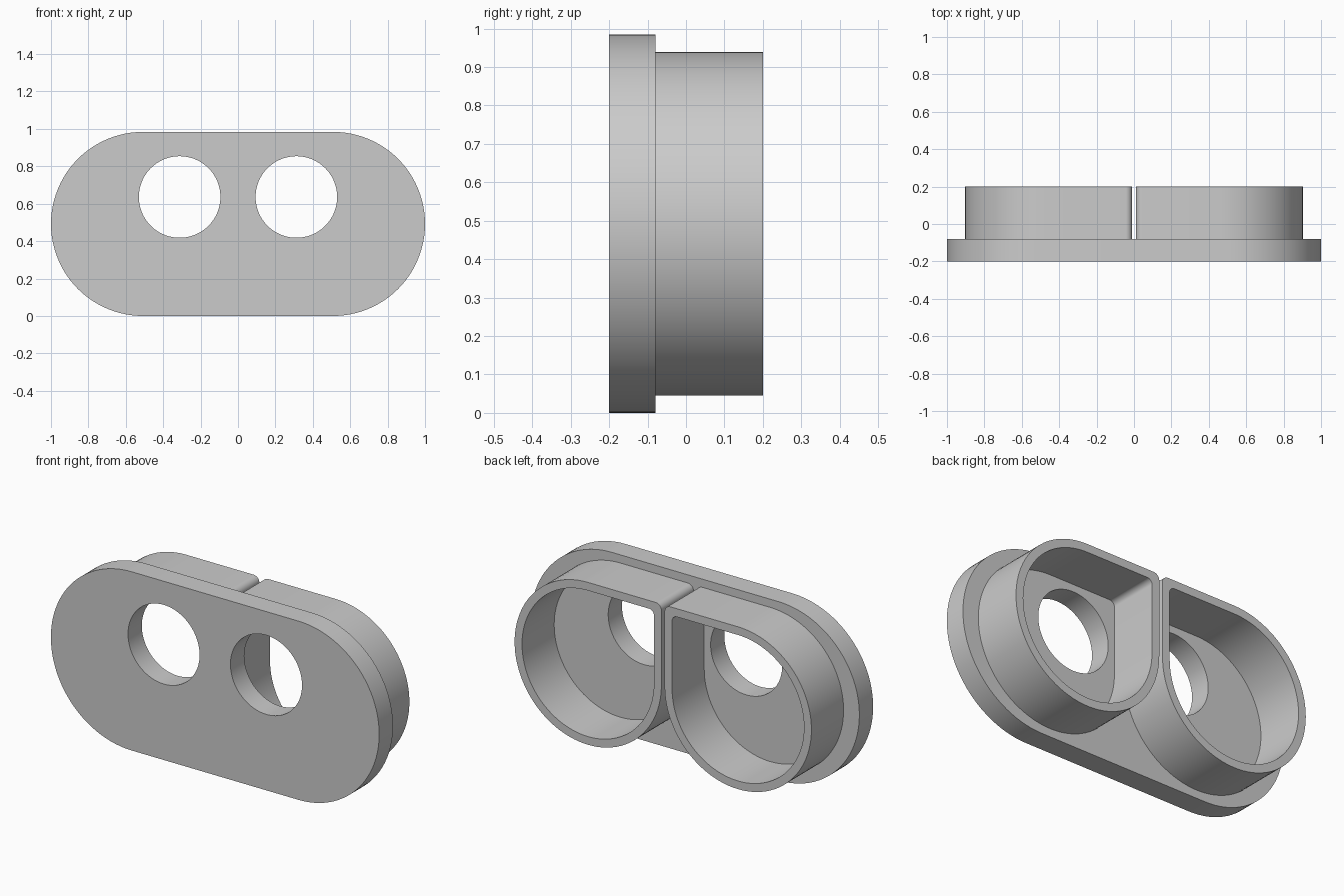
import bpy, bmesh
from math import sin, cos, pi, radians

cube = bpy.data.objects.get("Cube")
if cube:
    bpy.data.objects.remove(cube)

grey = bpy.data.materials.new("plain grey")
grey.use_nodes = True
COLOUR = (0.6, 0.6, 0.6, 1)
grey.diffuse_color = COLOUR
grey.node_tree.nodes["Principled BSDF"].inputs["Base Color"].default_value = COLOUR

FRONT, STEP, BACK = -0.2, -0.08, 0.2
MID_Z = 0.492


def arc(cx, cz, r, start, end, n):
    """Points on an arc, angles in degrees."""
    angles = [radians(start + (end - start) * i / n) for i in range(n + 1)]
    return [(cx + r * cos(a), cz + r * sin(a)) for a in angles]


def circle(cx, cz, r, n=96):
    return arc(cx, cz, r, 0, 360, n)[:-1]


def teardrop(cx, r, fillet, side):
    """Circle whose upper inner quarter is a small-filleted square corner."""
    pts = arc(cx, MID_Z, r, -180, 90, 72)
    pts += arc(cx - r + fillet, MID_Z + r - fillet, fillet, 90, 180, 10)
    return [(side * x, z) for x, z in pts]


def extrude_profile(name, loops, y0, y1):
    """Fill nested outlines in the xz plane and extrude them along y."""
    bm = bmesh.new()
    edges = []
    for loop in loops:
        verts = [bm.verts.new((x, y0, z)) for x, z in loop]
        edges += [bm.edges.new((a, b)) for a, b in zip(verts, verts[1:] + verts[:1])]
    bmesh.ops.triangle_fill(bm, edges=edges, use_beauty=True, normal=(0, -1, 0))
    result = bmesh.ops.extrude_face_region(bm, geom=bm.faces[:], use_keep_orig=True)
    moved = [v for v in result["geom"] if isinstance(v, bmesh.types.BMVert)]
    bmesh.ops.translate(bm, verts=moved, vec=(0, y1 - y0, 0))
    bmesh.ops.recalc_face_normals(bm, faces=bm.faces[:])
    mesh = bpy.data.meshes.new(name)
    bm.to_mesh(mesh)
    bm.free()
    mesh.materials.append(grey)
    obj = bpy.data.objects.new(name, mesh)
    bpy.context.collection.objects.link(obj)
    bpy.ops.object.select_all(action="DESELECT")
    obj.select_set(True)
    bpy.context.view_layer.objects.active = obj
    bpy.ops.object.shade_smooth_by_angle(angle=radians(30))
    return obj


# Rounded face plate with two round holes
end_x = 1 - MID_Z
stadium = arc(end_x, MID_Z, MID_Z, -90, 90, 48) + arc(-end_x, MID_Z, MID_Z, 90, 270, 48)
holes = [circle(s * 0.312, 0.636, 0.218) for s in (-1, 1)]
extrude_profile("face_plate", [stadium] + holes, FRONT, STEP)

# Hollow collars behind the plate
RADIUS, WALL = 0.447, 0.045
for side, label in ((1, "left"), (-1, "right")):
    centre = 0.01 + RADIUS
    outline = teardrop(centre, RADIUS, 0.035, side)
    inside = teardrop(centre, RADIUS - WALL, 0.03, side)
    extrude_profile(label + "_collar", [outline, inside], STEP, BACK)
